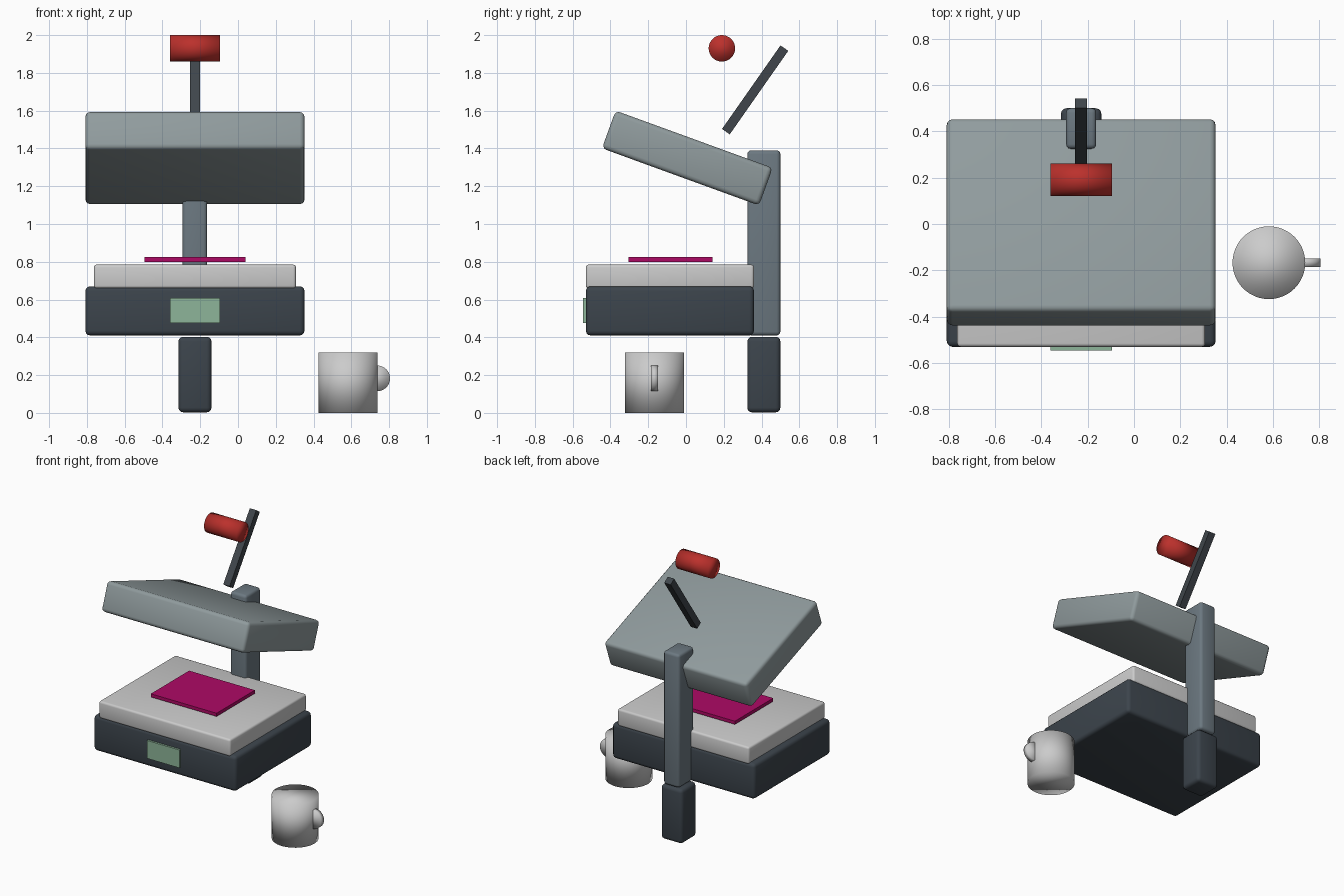
import bpy
from math import radians

if "Cube" in bpy.data.objects:
    bpy.data.objects.remove(bpy.data.objects["Cube"])


def material(name, rgb):
    m = bpy.data.materials.new(name)
    m.diffuse_color = (*rgb, 1)
    m.use_nodes = True
    m.node_tree.nodes["Principled BSDF"].inputs["Base Color"].default_value = m.diffuse_color
    return m


DARK = material("dark_casing", (0.045, 0.058, 0.072))
STEEL = material("blue_grey_steel", (0.28, 0.33, 0.34))
COLUMN = material("column_grey", (0.15, 0.19, 0.22))
ARM = material("arm_grey", (0.05, 0.06, 0.07))
GREEN = material("screen_green", (0.27, 0.46, 0.32))
PINK = material("fabric_magenta", (0.42, 0.003, 0.13))
RED = material("grip_red", (0.5, 0.03, 0.025))


def box(name, center, size, mat=None, bevel=0.0, tilt=0.0):
    """Box with optional rounded edges, tilted about x."""
    bpy.ops.mesh.primitive_cube_add(size=1, location=center)
    ob = bpy.context.object
    ob.name = name
    ob.scale = size
    bpy.ops.object.transform_apply(location=False, rotation=False, scale=True)
    ob.rotation_euler.x = radians(tilt)
    if bevel:
        mod = ob.modifiers.new("rounded_edges", 'BEVEL')
        mod.width = bevel
        mod.segments = 3
        bpy.ops.object.modifier_apply(modifier=mod.name)
        bpy.ops.object.shade_smooth_by_angle(angle=radians(30))
    if mat:
        ob.data.materials.append(mat)
    return ob


def cylinder(name, center, radius, depth, mat=None, rot=(0, 0, 0)):
    """Fully smooth-shaded capped cylinder."""
    bpy.ops.mesh.primitive_cylinder_add(vertices=48, radius=radius, depth=depth,
                                        location=center, rotation=rot)
    ob = bpy.context.object
    ob.name = name
    bpy.ops.object.shade_smooth()
    if mat:
        ob.data.materials.append(mat)
    return ob


CX = -0.228  # centre line of the press

# Base housing, lower platen, control screen and garment patch
box("base_housing", (CX, -0.085, 0.54), (1.16, 0.89, 0.26), DARK, 0.025)
box("lower_platen", (CX, -0.085, 0.722), (1.07, 0.89, 0.126), None, 0.015)
box("control_screen", (CX, -0.525, 0.543), (0.265, 0.04, 0.132), GREEN)
box("fabric_sheet", (CX, -0.083, 0.812), (0.535, 0.445, 0.024), PINK)

# Rear foot and column
box("rear_foot", (CX, 0.412, 0.203), (0.175, 0.175, 0.4), DARK, 0.025)
box("rear_column", (CX, 0.412, 0.9), (0.13, 0.175, 0.98), COLUMN, 0.02)

# Raised heat platen
box("upper_platen", (CX, 0.007, 1.349), (1.16, 0.885, 0.212), STEEL, 0.025, -20)

# Lever and grip
box("lever_arm", (CX, 0.366, 1.71), (0.052, 0.05, 0.54), ARM, 0, -35)
cylinder("lever_grip", (CX, 0.19, 1.93), 0.07, 0.265, RED, (0, radians(90), 0))

# Mug with disc handle
cylinder("mug_body", (0.582, -0.167, 0.16), 0.157, 0.32)
cylinder("mug_handle", (0.737, -0.167, 0.183), 0.068, 0.036, None, (radians(90), 0, 0))
